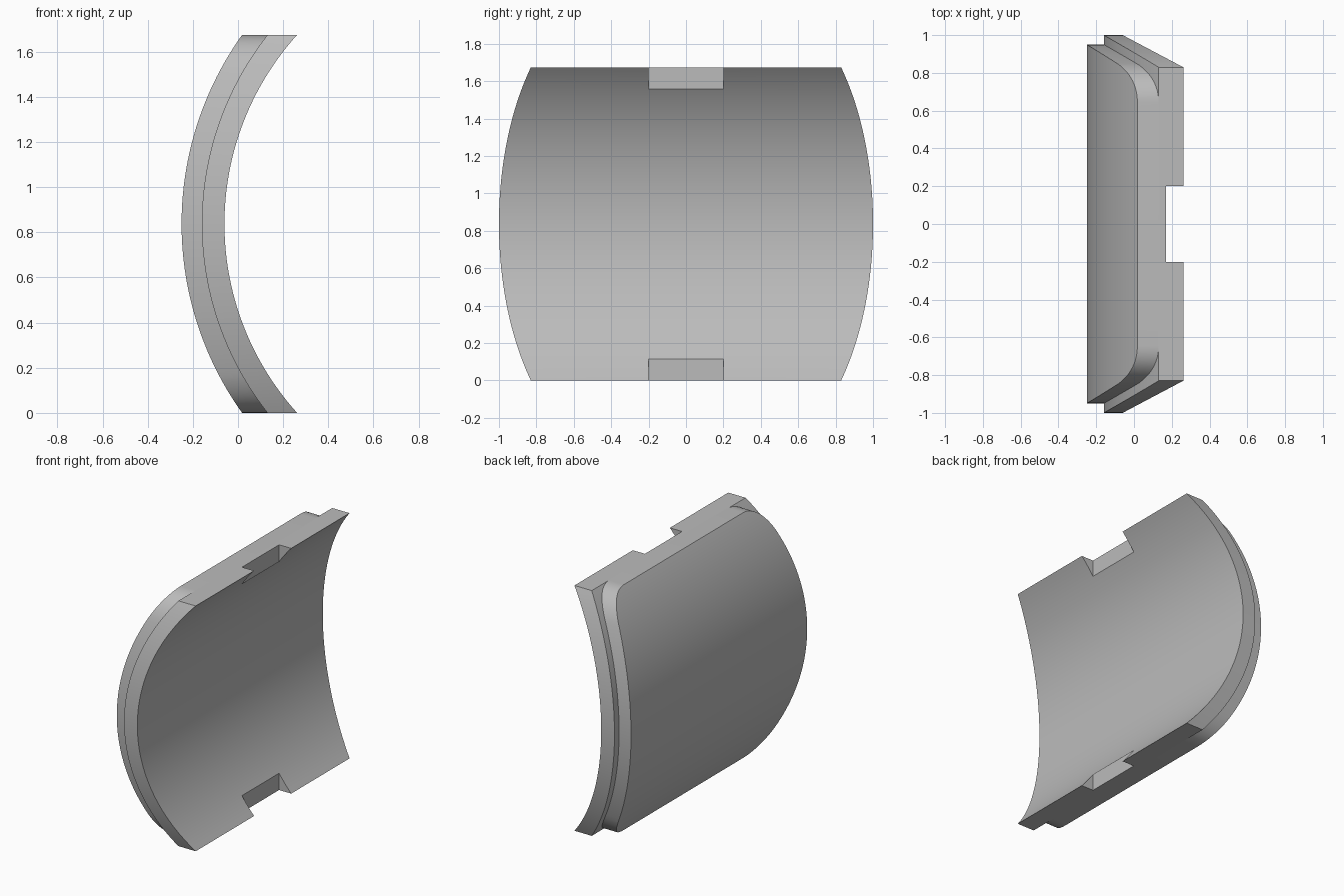
import bpy, bmesh, math

cube = bpy.data.objects.get("Cube")
if cube:
    bpy.data.objects.remove(cube, do_unlink=True)

HALF = 0.837        # half of the panel height
AXIS = 1.19         # x of the axis the curved shells share
R_INNER, R_FLANGE, R_PAD = 1.25, 1.35, 1.44

grey = bpy.data.materials.new("plain_grey")
grey.use_nodes = True
colour = (0.5, 0.5, 0.5, 1)
grey.diffuse_color = colour
grey.node_tree.nodes["Principled BSDF"].inputs["Base Color"].default_value = colour


def shell_x(radius, dz):
    return AXIS - math.sqrt(radius ** 2 - dz ** 2)


def side_y(dz):
    """Half width of the panel at a height dz from its middle."""
    return 1 - 0.53 * (shell_x(R_INNER, dz) - shell_x(R_INNER, 0))


def curved_slab(name, r_in, r_out, rows):
    """Closed curved slab from rows of (height from middle, half width)."""
    bm = bmesh.new()
    rings = []
    for dz, w in rows:
        xi, xo = shell_x(r_in, dz), shell_x(r_out, dz)
        corners = [(xi, -w), (xi, w), (xo, w), (xo, -w)]
        rings.append([bm.verts.new((x, y, dz + HALF)) for x, y in corners])
    for a, b in zip(rings, rings[1:]):
        for i in range(4):
            j = (i + 1) % 4
            bm.faces.new((a[i], a[j], b[j], b[i]))
    bm.faces.new(rings[0])
    bm.faces.new(rings[-1])
    bmesh.ops.recalc_face_normals(bm, faces=bm.faces)
    mesh = bpy.data.meshes.new(name)
    bm.to_mesh(mesh)
    bm.free()
    mesh.materials.append(grey)
    obj = bpy.data.objects.new(name, mesh)
    bpy.context.collection.objects.link(obj)
    return obj


def make_active(obj):
    bpy.ops.object.select_all(action='DESELECT')
    obj.select_set(True)
    bpy.context.view_layer.objects.active = obj


# Main curved panel with bowed sides
steps = 64
heights = [HALF * (2 * i / steps - 1) for i in range(steps + 1)]
panel = curved_slab("curved_panel", R_INNER, R_FLANGE, [(h, side_y(h)) for h in heights])

# Clip notches in the middle of the top and bottom edges
for z in (0, 2 * HALF):
    bpy.ops.mesh.primitive_cube_add(size=1, location=(0.37, 0, z))
    cutter = bpy.context.object
    cutter.name = "notch_cutter"
    cutter.scale = (0.4, 0.4, 0.5)
    cutter.hide_render = True
    make_active(panel)
    cut = panel.modifiers.new("notch", 'BOOLEAN')
    cut.operation = 'DIFFERENCE'
    cut.solver = 'EXACT'
    cut.object = cutter
    bpy.ops.object.modifier_apply(modifier=cut.name)
    bpy.data.objects.remove(cutter, do_unlink=True)

# Raised outer pad: inset sides with rounded corners
START, MARGIN, TOP_W = 0.68, 0.05, 0.64
straight = [(START * i / 24, side_y(START * i / 24) - MARGIN) for i in range(24)]
p0 = (START, side_y(START) - MARGIN)
p1 = (HALF, side_y(HALF) - MARGIN)
p2 = (HALF, TOP_W)
corner = []
for i in range(16):
    t = i / 16
    corner.append(tuple((1 - t) ** 2 * a + 2 * t * (1 - t) * b + t * t * c
                        for a, b, c in zip(p0, p1, p2)))
upper = straight + corner + [p2]
rows = [(-h, w) for h, w in reversed(upper[1:])] + upper
pad = curved_slab("raised_outer_pad", R_FLANGE - 0.005, R_PAD, rows)

for obj in (panel, pad):
    make_active(obj)
    bpy.ops.object.shade_smooth_by_angle(angle=math.radians(30))
